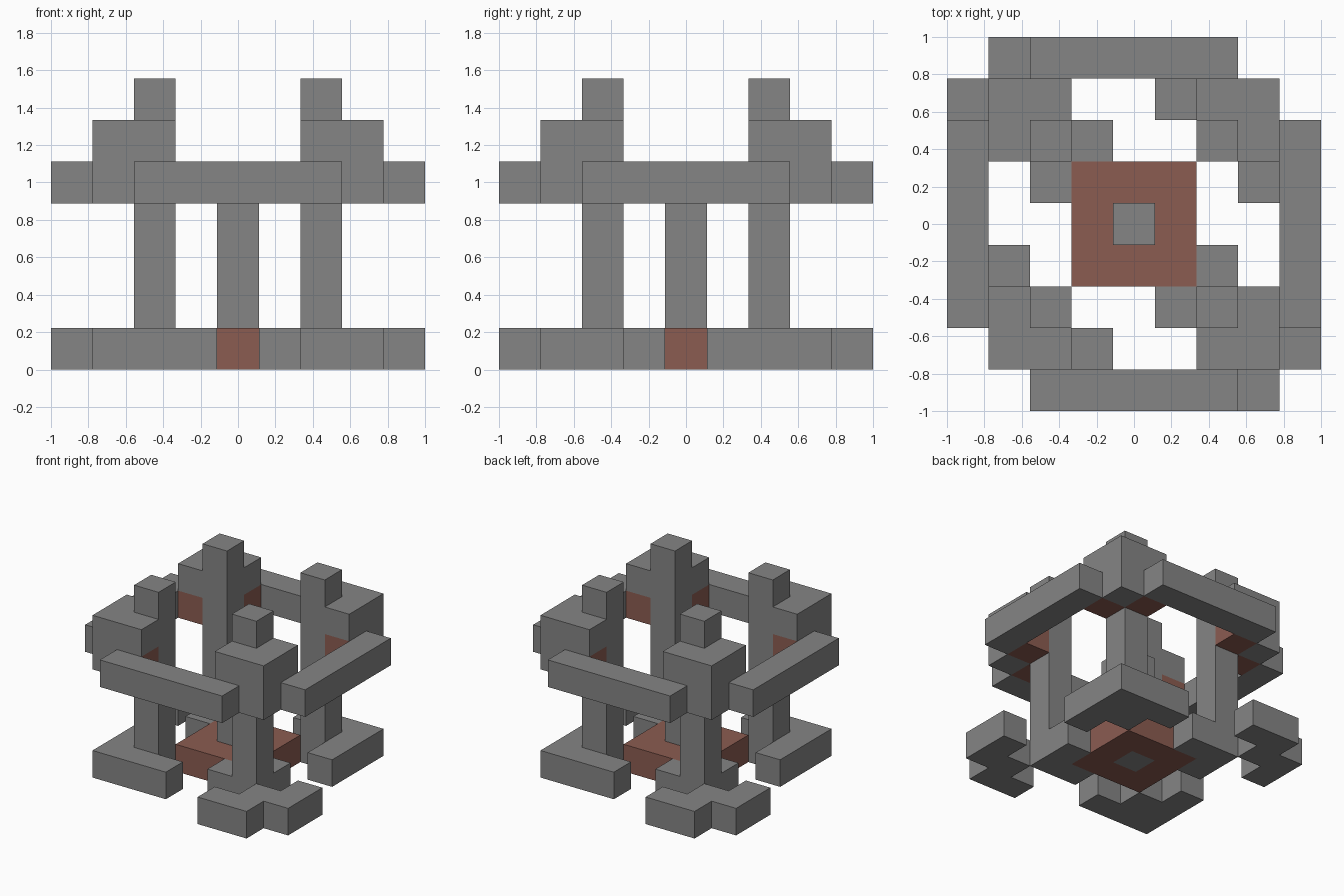
import bpy
import bmesh
from mathutils import Matrix, Vector
from math import radians

cube = bpy.data.objects.get("Cube")
if cube:
    bpy.data.objects.remove(cube, do_unlink=True)

U = 2 / 9  # edge length of one building block


def material(name, color):
    m = bpy.data.materials.new(name)
    m.use_nodes = True
    m.diffuse_color = color
    m.node_tree.nodes["Principled BSDF"].inputs["Base Color"].default_value = color
    return m


STONE = material("grey stone", (0.235, 0.235, 0.235, 1))
BRICK = material("red brick", (0.26, 0.107, 0.083, 1))


def prism(name, outline, bottom, top, mat, turn=0):
    """Extrude a footprint, in blocks, and turn it by quarter turns about z."""
    bm = bmesh.new()
    face = bm.faces.new([bm.verts.new((x, y, bottom)) for x, y in outline])
    ext = bmesh.ops.extrude_face_region(bm, geom=[face])
    verts = [v for v in ext["geom"] if isinstance(v, bmesh.types.BMVert)]
    bmesh.ops.translate(bm, vec=Vector((0, 0, top - bottom)), verts=verts)
    bmesh.ops.recalc_face_normals(bm, faces=bm.faces[:])
    bm.transform(Matrix.Rotation(radians(90 * turn), 4, "Z") @ Matrix.Scale(U, 4))
    mesh = bpy.data.meshes.new(name)
    bm.to_mesh(mesh)
    bm.free()
    mesh.materials.append(mat)
    obj = bpy.data.objects.new(name, mesh)
    bpy.context.collection.objects.link(obj)
    return obj


def rect(x0, x1, y0, y1):
    """Footprint covering whole blocks from x0 to x1 and y0 to y1."""
    a, b, c, d = x0 - .5, x1 + .5, y0 - .5, y1 + .5
    return [(a, c), (b, c), (b, d), (a, d)]


# Footprints, drawn for the front left corner
STEPPED_PLINTH = [(1.5, -4.5), (3.5, -4.5), (3.5, -3.5), (4.5, -3.5), (4.5, -1.5),
                  (3.5, -1.5), (3.5, -2.5), (2.5, -2.5), (2.5, -3.5), (1.5, -3.5)]
INNER_FOOT = [(.5, -2.5), (2.5, -2.5), (2.5, -.5), (1.5, -.5), (1.5, -1.5), (.5, -1.5)]
ANGLE_PLINTH = [(.5, -3.5), (3.5, -3.5), (3.5, -.5), (2.5, -.5),
                (2.5, -1.5), (1.5, -1.5), (1.5, -2.5), (.5, -2.5)]

CORNERS = ["front_left", "back_left", "back_right", "front_right"]
SIDES = ["front", "left", "back", "right"]

for turn, (corner, side) in enumerate(zip(CORNERS, SIDES)):
    # Feet alternate between two layouts
    if turn % 2 == 0:
        prism("stepped_plinth_" + corner, STEPPED_PLINTH, 0, 1, STONE, turn)
        prism("inner_foot_" + corner, INNER_FOOT, 0, 1, STONE, turn)
    else:
        prism("angle_plinth_" + corner, ANGLE_PLINTH, 0, 1, STONE, turn)

    # Column, capital and finial
    prism("column_" + corner, rect(2, 2, -2, -2), 1, 5, STONE, turn)
    prism("capital_corner_" + corner, rect(3, 3, -3, -3), 4, 5, STONE, turn)
    prism("capital_" + corner, rect(2, 3, -3, -2), 5, 6, STONE, turn)
    prism("finial_" + corner, rect(2, 2, -2, -2), 6, 7, STONE, turn)

    # Brick infill under the capital
    prism("brick_infill_a_" + corner, rect(2, 2, -3, -3), 4, 5, BRICK, turn)
    prism("brick_infill_b_" + corner, rect(3, 3, -2, -2), 4, 5, BRICK, turn)

    # Outer beam and a quarter of the brick floor
    prism("beam_" + side, rect(-2, 2, -4, -4), 4, 5, STONE, turn)
    prism("brick_floor_" + side, rect(-1, 0, -1, -1), 0, 1, BRICK, turn)

# Central pillar
prism("central_pillar", rect(0, 0, 0, 0), 0, 4, STONE)
